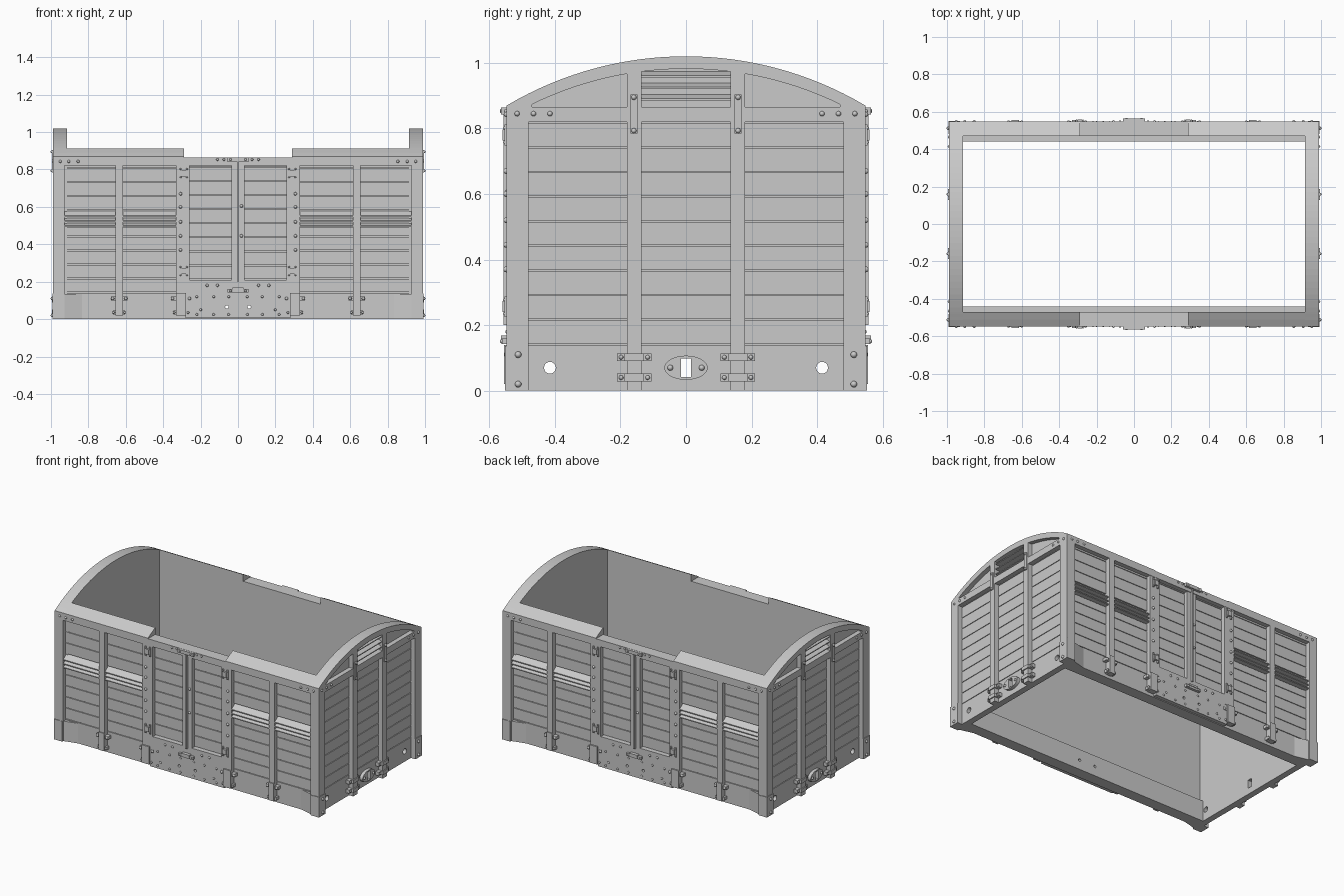
import bpy, bmesh, math
from mathutils import Matrix, Vector

cube = bpy.data.objects.get("Cube")
if cube:
    bpy.data.objects.remove(cube, do_unlink=True)

grey = bpy.data.materials.new("plain grey")
grey.use_nodes = True
grey.diffuse_color = (0.59, 0.59, 0.59, 1)
grey.node_tree.nodes["Principled BSDF"].inputs["Base Color"].default_value = (0.59, 0.59, 0.59, 1)

HALF_W, TOP, RADIUS = 0.548, 1.02, 1.071
PITCH = 0.075
FRAME = 0.041     # frame surface, outward from the wall core


def arc(y, drop=0.0):
    return TOP - RADIUS + math.sqrt(RADIUS ** 2 - y ** 2) - drop


class Part:
    """Geometry on one face: u runs across, z up, d outward from the wall core."""

    def __init__(self, base):
        self.bm, self.base = bmesh.new(), base

    def prism(self, points, vector):
        face = self.bm.faces.new([self.bm.verts.new(p) for p in points])
        ext = bmesh.ops.extrude_face_region(self.bm, geom=[face])
        moved = [g for g in ext["geom"] if isinstance(g, bmesh.types.BMVert)]
        bmesh.ops.translate(self.bm, vec=Vector(vector), verts=moved)

    def outline(self, uz, d0, d1):
        self.prism([(u, -self.base - d0, z) for u, z in uz], (0, d0 - d1, 0))

    def box(self, u0, u1, z0, z1, d0, d1):
        self.outline([(u0, z0), (u1, z0), (u1, z1), (u0, z1)], d0, d1)

    def pair(self, u0, u1, z0, z1, d0, d1):
        for s in (-1, 1):
            self.box(s * u0, s * u1, z0, z1, d0, d1)

    def section(self, dz, u0, u1):
        self.prism([(u0, -self.base - d, z) for d, z in dz], (u1 - u0, 0, 0))

    def plan(self, ud, z0, z1):
        self.prism([(u, -self.base - d, z0) for u, d in ud], (0, 0, z1 - z0))

    def bolt(self, u, z, d, r=0.009):
        m = Matrix.Translation((u, -self.base - d, z)) @ Matrix.Rotation(math.pi / 2, 4, 'X')
        bmesh.ops.create_uvsphere(self.bm, u_segments=10, v_segments=6, radius=r, matrix=m)

    def bolts(self, us, zs, d, r=0.009):
        for u in us:
            for z in zs:
                self.bolt(-u, z, d, r)
                self.bolt(u, z, d, r)

    def planks(self, u0, u1, z0, z1, gap=0.004):
        z = z0
        while z < z1 - 0.01:
            self.box(u0, u1, z + gap, min(z + PITCH, z1), -0.002, 0.01)
            z += PITCH

    def blade(self, u0, u1, z0, z1, d0, d1):
        """Louvre blade sloping outward and down."""
        self.section([(d0, z1), (d1, z0 + 0.006), (d1, z0), (d0, z0)], u0, u1)

    def finish(self, name, angle, cutter=None, smooth=False):
        bmesh.ops.recalc_face_normals(self.bm, faces=self.bm.faces[:])
        mesh = bpy.data.meshes.new(name)
        self.bm.to_mesh(mesh)
        self.bm.free()
        mesh.materials.append(grey)
        for p in mesh.polygons:
            p.use_smooth = smooth
        sides = ("front", "back") if angle == 0 else ("left_end", "right_end")
        for i, side in enumerate(sides):
            ob = bpy.data.objects.new(side + "_" + name, mesh)
            ob.rotation_euler.z = angle + i * math.pi
            bpy.context.collection.objects.link(ob)
            if cutter:
                mod = ob.modifiers.new("holes", 'BOOLEAN')
                mod.operation, mod.solver, mod.object = 'DIFFERENCE', 'EXACT', cutter


def make_cutter(name, angle, holes, slot):
    bm = bmesh.new()
    for u, z, r in holes:
        m = Matrix.Translation((u, 0, z)) @ Matrix.Rotation(math.pi / 2, 4, 'X')
        bmesh.ops.create_cone(bm, cap_ends=True, segments=20, radius1=r, radius2=r, depth=3, matrix=m)
    if slot:
        bmesh.ops.create_cube(bm, size=1, matrix=Matrix.Translation((0, 0, 0.07))
                              @ Matrix.Diagonal((0.032, 3, 0.056, 1)))
    mesh = bpy.data.meshes.new(name)
    bm.to_mesh(mesh)
    bm.free()
    ob = bpy.data.objects.new(name, mesh)
    ob.rotation_euler.z = angle
    ob.hide_render = True
    ob.display_type = 'WIRE'
    bpy.context.collection.objects.link(ob)
    return ob


END = math.pi / 2
side_cut = make_cutter("side_hole_cutter", 0, [(-0.06, 0.065, 0.009), (0.06, 0.065, 0.009)], False)
end_cut = make_cutter("end_hole_cutter", END, [(-0.415, 0.07, 0.018), (0.415, 0.07, 0.018)], True)

# ---- Long sides ----
S = 0.507
p = Part(S)
p.box(-0.93, 0.93, 0, 0.865, -0.037, 0)
p.finish("wall", 0, side_cut)
p = Part(S)
p.box(-0.916, 0.916, 0, 0.14, -0.067, -0.032)
p.finish("inner_ledge", 0, side_cut)
p = Part(S)
p.box(-0.95, 0.95, 0, 0.14, -0.002, 0.01)
p.finish("skirt", 0, side_cut)
p = Part(S)
p.box(-0.28, 0.28, 0.005, 0.14, 0.005, 0.036)
p.finish("door_sill", 0, side_cut)

p = Part(S)
for s in (-1, 1):
    p.section([(-0.037, 0.86), (FRAME, 0.86), (FRAME, arc(HALF_W)), (0.003, arc(0.51)),
               (-0.037, arc(0.47))], s * 0.29, s * 0.988)
p.finish("roof_edge", 0)

p = Part(S)
for s in (-1, 1):
    for a, b in ((0.33, 0.615), (0.655, 0.93)):
        p.planks(s * a, s * b, 0.14, 0.49)
        p.planks(s * a, s * b, 0.58, 0.825)
    p.planks(s * 0.035, s * 0.26, 0.21, 0.825)
p.finish("planks", 0)

p = Part(S)
for s in (-1, 1):
    for a, b in ((0.33, 0.615), (0.655, 0.93)):
        for z0, z1 in ((0.495, 0.515), (0.52, 0.542), (0.547, 0.58)):
            p.blade(s * a, s * b, z0, z1, -0.002, 0.036)
p.finish("vent_slats", 0)

p = Part(S)
p.box(-0.988, 0.988, 0.82, 0.865, -0.002, FRAME)       # top rail
p.pair(0.93, 0.988, 0, 0.83, -0.02, FRAME)             # corner posts
p.pair(0.615, 0.655, 0.03, 0.825, -0.002, FRAME)       # middle posts
p.pair(0.258, 0.332, 0.14, 0.825, -0.002, 0.039)       # door posts
p.pair(0.004, 0.035, 0.15, 0.825, -0.002, 0.036)       # door stiles
p.box(-0.26, 0.26, 0.14, 0.21, -0.002, 0.036)          # door foot rail
p.finish("frame", 0)

p = Part(S)
p.pair(0.93, 0.992, 0, 0.135, 0, 0.045)                # corner brackets
for s in (-1, 1):                                      # tapered bracket wings
    p.plan([(s * 0.83, 0.009), (s * 0.932, 0.009), (s * 0.932, 0.035)], 0, 0.135)
for c, w in ((0.635, 0.02), (0.305, 0.027)):           # post feet
    p.pair(c - w, c + w, 0.02, 0.14, 0, 0.048)
    p.pair(c - w - 0.025, c + w + 0.025, 0.1, 0.12, 0, 0.038)
    p.pair(c - w - 0.012, c + w + 0.012, 0.025, 0.045, 0, 0.038)
for z0, z1 in ((0.225, 0.288), (0.748, 0.812)):        # hinges
    p.pair(0.268, 0.279, z0, z1, 0.03, 0.046)
    p.pair(0.301, 0.312, z0, z1, 0.03, 0.046)
    p.pair(0.279, 0.301, z0 + 0.015, z1 - 0.015, 0.03, 0.052)
p.box(-0.06, 0.06, 0.842, 0.864, 0.03, 0.057)          # top latch
p.box(-0.005, 0.005, 0.2, 0.86, 0.01, 0.05)            # lock bar
p.box(-0.055, 0.055, 0.142, 0.16, 0.03, 0.054)         # bottom latch
p.box(-0.03, 0.03, 0.155, 0.168, 0.03, 0.058)
p.finish("fittings", 0)

p = Part(S)
p.bolts((0.307,), (0.37, 0.445, 0.52, 0.6, 0.67), FRAME)
p.bolts((0.855, 0.905, 0.95), (0.843,), FRAME, 0.008)
p.bolts((0.6, 0.67, 0.26, 0.35), (0.11,), 0.038)
p.bolts((0.607, 0.665, 0.267, 0.342), (0.035,), 0.038, 0.007)
p.bolts((0.11, 0.165), (0.18,), 0.036, 0.008)
p.bolts((0.05, 0.13, 0.22), (0.025, 0.12), 0.036, 0.007)
p.bolts((0.2,), (0.05,), 0.036, 0.007)
p.bolts((0.075, 0.11), (0.853,), FRAME, 0.007)
p.bolts((0.04,), (0.151, 0.853), 0.054, 0.007)
p.bolts((0.273, 0.307), (0.235, 0.278, 0.758, 0.802), 0.046, 0.005)
p.bolt(0.018, 0.605, 0.036)
p.bolt(0.018, 0.445, 0.036)
p.finish("bolts", 0, smooth=True)

# ---- Arched ends ----
E = 0.947
STEPS = [HALF_W * (i / 16 - 1) for i in range(33)]
p = Part(E)
p.outline([(-0.51, 0), (0.51, 0)] + [(y, arc(y, 0.002)) for y in reversed(STEPS) if abs(y) < 0.52],
          -0.032, 0)
p.finish("wall", END, end_cut)
p = Part(E)
p.box(-0.51, 0.51, 0, 0.14, -0.002, 0.01)
p.finish("skirt", END, end_cut)
p = Part(E)
p.outline([(0.066 * math.cos(math.tau * i / 32), 0.07 + 0.037 * math.sin(math.tau * i / 32))
           for i in range(32)], 0.005, 0.032)
p.finish("coupling_plate", END, end_cut)

p = Part(E)
p.outline([(y, arc(y)) for y in STEPS] + [(y, arc(y, 0.038)) for y in reversed(STEPS)], -0.032, FRAME)
p.finish("roof_arch", END)

p = Part(E)
for a, b in ((-0.48, -0.18), (-0.135, 0.135), (0.18, 0.48)):
    p.planks(a, b, 0.14, 0.825)
for s in (-1, 1):                                      # boards under the arch
    crown = [(s * y, arc(y, 0.03)) for y in (0.48, 0.38, 0.28, 0.17)]
    p.outline(crown + [(s * 0.17, 0.86), (s * 0.48, 0.86)], -0.002, 0.01)
p.finish("planks", END)

p = Part(E)
for z in (0.885, 0.92, 0.955):
    p.blade(-0.135, 0.135, z, z + 0.019, -0.002, 0.034)
p.finish("vent_slats", END)

p = Part(E)
p.box(-HALF_W, HALF_W, 0.82, 0.865, -0.002, FRAME)     # top rail
p.pair(0.48, HALF_W, 0, 0.83, -0.02, FRAME)            # corner posts
p.pair(0.135, 0.18, 0, 0.985, -0.002, FRAME)           # stanchions
p.finish("frame", END)

p = Part(E)
p.pair(0.48, 0.552, 0, 0.137, 0, 0.045)                # corner brackets
p.pair(0.148, 0.17, 0.785, 0.903, 0.03, 0.047)         # stanchion straps
for z in (0.028, 0.09):                                # stanchion clamps
    p.pair(0.105, 0.21, z, z + 0.024, 0, 0.034)
    p.pair(0.128, 0.187, z, z + 0.024, 0, 0.048)
p.finish("fittings", END)

p = Part(E)
p.bolts((0.415, 0.465, 0.515), (0.845,), FRAME, 0.008)
p.bolts((0.512,), (0.02, 0.11), 0.045, 0.01)
p.bolts((0.159,), (0.793, 0.895), 0.047, 0.008)
p.bolts((0.117, 0.198), (0.04, 0.102), 0.034, 0.007)
p.bolts((0.048,), (0.07,), 0.032, 0.009)
p.finish("bolts", END, smooth=True)
